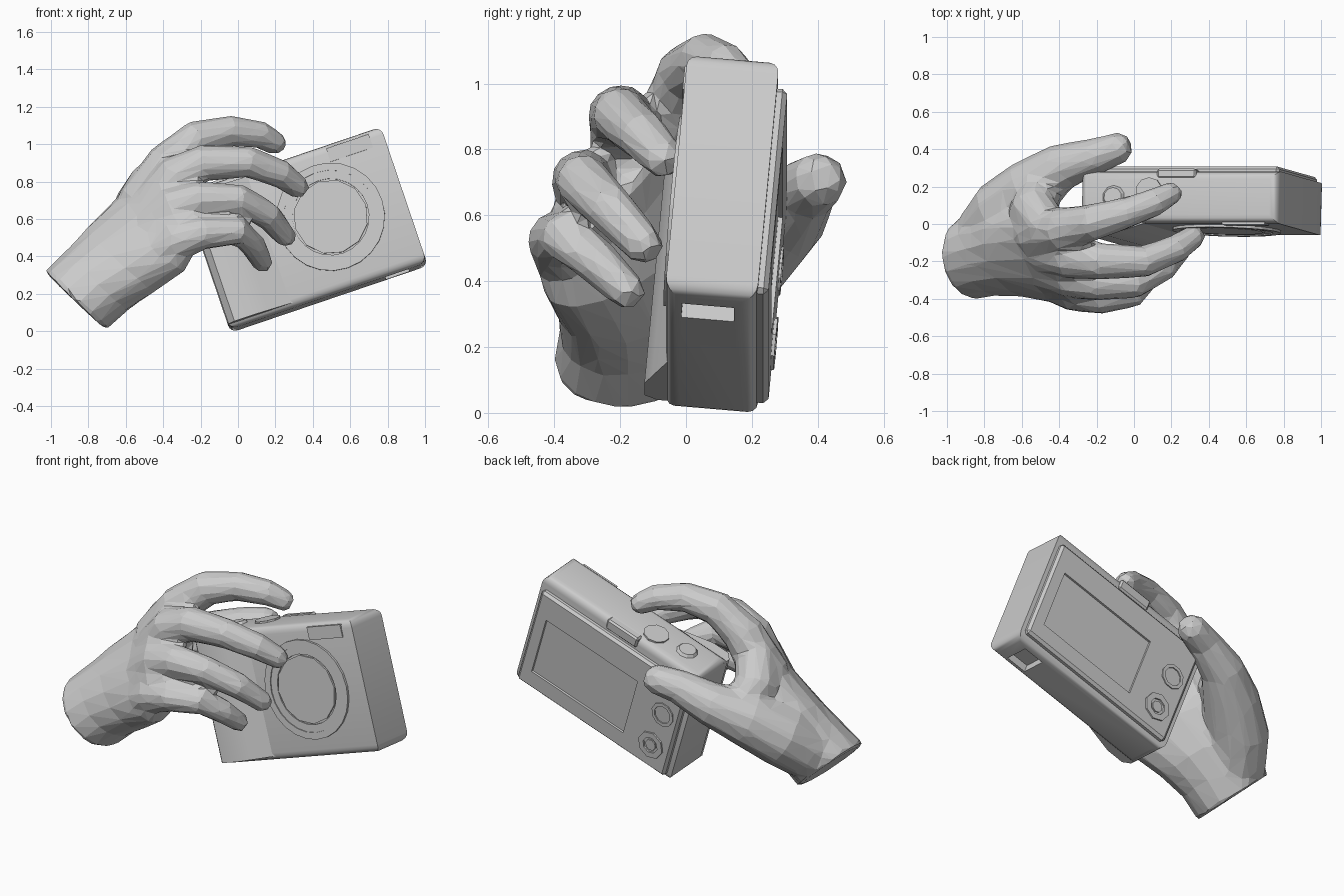
import bpy
import bmesh
from math import cos, sin, pi
from mathutils import Vector, Matrix

if "Cube" in bpy.data.objects:
    bpy.data.objects.remove(bpy.data.objects["Cube"])

grey = bpy.data.materials.new("light grey")
grey.use_nodes = True
grey.diffuse_color = (0.6, 0.6, 0.6, 1)
grey.node_tree.nodes["Principled BSDF"].inputs["Base Color"].default_value = (0.6, 0.6, 0.6, 1)

# Camera frame: local x runs along the length, y to the back, z to the top
U = Vector((0.947, 0, 0.321)).normalized()
V = Vector((-0.32, 0.09, 0.943)).normalized()
N = V.cross(U)
FRAME = Matrix.Translation((0.355, 0.11, 0.54)) @ Matrix((U, N, V)).transposed().to_4x4()


def finish(name, bm, frame=None, smooth=False):
    bmesh.ops.recalc_face_normals(bm, faces=bm.faces)
    mesh = bpy.data.meshes.new(name)
    bm.to_mesh(mesh)
    bm.free()
    mesh.materials.append(grey)
    obj = bpy.data.objects.new(name, mesh)
    bpy.context.collection.objects.link(obj)
    if frame:
        obj.matrix_world = frame
    if smooth:
        bpy.ops.object.select_all(action="DESELECT")
        obj.select_set(True)
        bpy.context.view_layer.objects.active = obj
        bpy.ops.object.shade_smooth_by_angle(angle=0.6)
    return obj


def box(name, lo, hi, bevel=0.0, segments=1, sharp_ends=False):
    bm = bmesh.new()
    lo, hi = Vector(lo), Vector(hi)
    size = hi - lo
    bmesh.ops.create_cube(bm, size=1, matrix=Matrix.Translation((lo + hi) / 2) @ Matrix.Diagonal((*size, 1)))
    if bevel:
        edges = [e for e in bm.edges
                 if not sharp_ends or abs(e.verts[0].co.z - e.verts[1].co.z) < 0.01]
        bmesh.ops.bevel(bm, geom=edges, offset=bevel, segments=segments, profile=0.5, affect="EDGES")
    return finish(name, bm, FRAME, segments > 1)


def disc(name, centre, radius, depth, axis="Y", sides=24, top=None):
    bm = bmesh.new()
    turn = Matrix.Rotation(pi / 2, 4, "X") if axis == "Y" else Matrix()
    bmesh.ops.create_cone(bm, cap_ends=True, segments=sides, radius1=radius,
                          radius2=radius if top is None else top, depth=depth,
                          matrix=Matrix.Translation(centre) @ turn)
    return finish(name, bm, FRAME)


def ring(name, centre, outer, inner, depth, sides=24):
    """Flat-topped ring around the local y axis."""
    bm = bmesh.new()
    loops = []
    for r, y in ((outer, -depth), (outer, depth), (inner, depth), (inner, -depth)):
        loops.append([bm.verts.new(Vector(centre) + Vector((r * cos(2 * pi * i / sides), y,
                      r * sin(2 * pi * i / sides)))) for i in range(sides)])
    for k in range(4):
        a, b = loops[k], loops[(k + 1) % 4]
        for i in range(sides):
            j = (i + 1) % sides
            bm.faces.new((a[i], a[j], b[j], b[i]))
    return finish(name, bm, FRAME)


def cut(target, cutter):
    mod = target.modifiers.new("recess", "BOOLEAN")
    mod.object = cutter
    mod.operation = "DIFFERENCE"
    mod.solver = "EXACT"
    bpy.context.view_layer.update()
    bpy.context.view_layer.objects.active = target
    bpy.ops.object.modifier_apply(modifier=mod.name)
    bpy.data.objects.remove(cutter)


# Camera body, with a recess in the underside
body = box("camera_body", (-0.55, -0.14, -0.385), (0.565, 0.14, 0.385), 0.045, 4, True)
cut(body, box("underside_cutter", (0.33, -0.09, -0.45), (0.46, 0.07, -0.34)))

# Swelling grip on the front, a profile extruded up the body
grip = bmesh.new()
outline = [(-0.545, -0.1), (-0.545, -0.165), (-0.51, -0.205), (-0.4, -0.205), (-0.32, -0.18), (-0.18, -0.135), (-0.18, -0.1)]
floor = grip.faces.new([grip.verts.new((u, n, -0.36)) for u, n in outline])
raised = bmesh.ops.extrude_face_region(grip, geom=[floor])["geom"]
bmesh.ops.translate(grip, vec=(0, 0, 0.72), verts=[g for g in raised if isinstance(g, bmesh.types.BMVert)])
finish("front_grip", grip, FRAME, True)

# Back panel with sunken screen
panel = box("back_panel", (-0.52, 0.12, -0.355), (0.54, 0.172, 0.305), 0.015)
cut(panel, box("screen_cutter", (-0.2, 0.158, -0.245), (0.46, 0.25, 0.14)))
ring("control_wheel", (-0.39, 0.172, -0.2), 0.085, 0.05, 0.01, 8)
disc("wheel_button", (-0.39, 0.172, -0.2), 0.035, 0.014, sides=8)
ring("upper_control", (-0.41, 0.172, 0.04), 0.075, 0.055, 0.007, 10)

# Lens and flash on the front
ring("lens_outer_ring", (0.156, -0.14, 0.01), 0.29, 0.25, 0.014)
ring("lens_inner_ring", (0.156, -0.14, 0.01), 0.25, 0.205, 0.008)
disc("lens_cover", (0.156, -0.14, 0.01), 0.2, 0.022, sides=12)
box("flash_window", (0.25, -0.147, 0.29), (0.49, -0.12, 0.365))

# Controls on the top
disc("shutter_button", (-0.36, 0.0, 0.388), 0.07, 0.025, "Z", 10, 0.05)
disc("mode_dial", (-0.16, 0.03, 0.385), 0.075, 0.02, "Z", 10)
box("rear_ledge", (-0.12, 0.1, 0.32), (0.1, 0.152, 0.388), 0.01)


# Hand, lofted from rings of (centre, half axis, half axis)
def loft(bm, rings, sides=12):
    loops = [[bm.verts.new(c + a * cos(2 * pi * i / sides) + b * sin(2 * pi * i / sides))
              for i in range(sides)] for c, a, b in rings]
    for lower, upper in zip(loops, loops[1:]):
        for i in range(sides):
            j = (i + 1) % sides
            bm.faces.new((lower[i], lower[j], upper[j], upper[i]))
    bm.faces.new(loops[0][::-1])
    bm.faces.new(loops[-1])


def digit(bm, path):
    pts = [Vector(p[:3]) for p in path]
    radii = [p[3] for p in path]
    end = (pts[-1] - pts[-2]).normalized()
    pts.append(pts[-1] + end * radii[-1] * 0.6)
    radii.append(radii[-1] * 0.6)
    side = Vector((0, 0.8, 0.6))
    rings = []
    for i, (p, r) in enumerate(zip(pts, radii)):
        t = (pts[min(i + 1, len(pts) - 1)] - pts[max(i - 1, 0)]).normalized()
        a = (side - t * side.dot(t)).normalized()
        rings.append((p, a * r, t.cross(a) * r))
    loft(bm, rings)


hand = bmesh.new()
along = Vector((0.7, -0.05, 0.71)).normalized()
palm = [((-0.87, -0.175, 0.165), (0.12, -0.165, -0.12), 0.22),
        ((-0.75, -0.155, 0.275), (0.12, -0.175, -0.13), 0.21),
        ((-0.63, -0.145, 0.38), (0.15, -0.2, -0.15), 0.2),
        ((-0.45, -0.17, 0.535), (0.14, -0.24, -0.2), 0.17),
        ((-0.33, -0.225, 0.675), (0.09, -0.19, -0.22), 0.14),
        ((-0.23, -0.245, 0.715), (0.07, -0.16, -0.19), 0.095)]
loft(hand, [(Vector(c), Vector(a), along.cross(Vector(a)).normalized() * t) for c, a, t in palm], 16)

index_finger = [(-0.52, -0.05, 0.67, 0.14), (-0.37, -0.03, 0.9, 0.12), (-0.22, 0.01, 1.03, 0.1),
                (-0.04, 0.06, 1.07, 0.085), (0.12, 0.12, 1.05, 0.075), (0.21, 0.17, 1.0, 0.062)]
middle_finger = [(-0.45, -0.15, 0.68, 0.12), (-0.33, -0.18, 0.83, 0.115), (-0.18, -0.2, 0.9, 0.1),
                 (0.06, -0.2, 0.905, 0.085), (0.23, -0.13, 0.84, 0.077), (0.33, -0.06, 0.765, 0.062)]
ring_finger = [(-0.45, -0.24, 0.55, 0.12), (-0.33, -0.29, 0.67, 0.11), (-0.2, -0.315, 0.705, 0.097),
               (0.01, -0.315, 0.705, 0.082), (0.16, -0.23, 0.62, 0.075), (0.26, -0.12, 0.5, 0.06)]
little_finger = [(-0.45, -0.3, 0.4, 0.11), (-0.32, -0.365, 0.485, 0.105), (-0.18, -0.395, 0.525, 0.088),
                 (0.0, -0.37, 0.535, 0.076), (0.08, -0.27, 0.46, 0.07), (0.135, -0.17, 0.36, 0.057)]
thumb = [(-0.79, -0.05, 0.29, 0.17), (-0.7, 0.07, 0.4, 0.18), (-0.55, 0.19, 0.51, 0.165),
         (-0.38, 0.31, 0.6, 0.125), (-0.2, 0.365, 0.68, 0.097), (-0.07, 0.41, 0.71, 0.085)]
thumb_web = [(-0.46, -0.03, 0.8, 0.12), (-0.54, 0.08, 0.67, 0.13), (-0.5, 0.18, 0.56, 0.125)]
for path in (index_finger, middle_finger, ring_finger, little_finger, thumb, thumb_web):
    digit(hand, path)

# Fuse the hand into one skin, then reduce it to flat facets
hand_obj = finish("hand", hand)
remesh = hand_obj.modifiers.new("fuse", "REMESH")
remesh.mode = "VOXEL"
remesh.voxel_size = 0.018
soften = hand_obj.modifiers.new("soften", "SMOOTH")
soften.factor = 0.5
soften.iterations = 7
facets = hand_obj.modifiers.new("facets", "DECIMATE")
facets.ratio = 0.045
